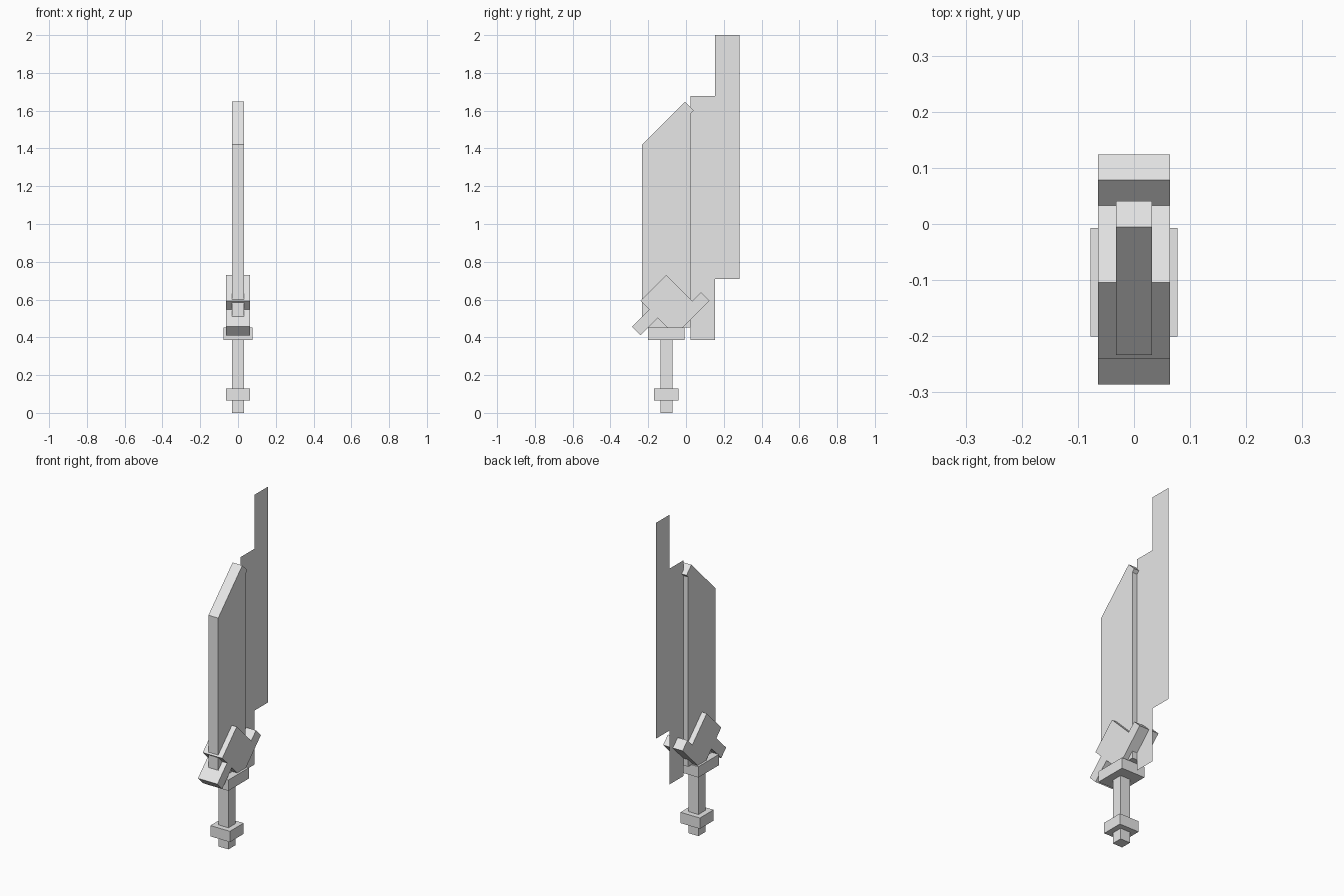
import bpy, bmesh, math
from mathutils import Matrix, Vector

cube = bpy.data.objects.get("Cube")
if cube:
    bpy.data.objects.remove(cube, do_unlink=True)

U = 2 / 31        # modelling unit: the sword is 31 units tall
AXIS = -0.104     # y of the grip centre line

grey = bpy.data.materials.new("plain_grey")
grey.use_nodes = True
grey.diffuse_color = (0.8, 0.8, 0.8, 1)
grey.node_tree.nodes["Principled BSDF"].inputs["Base Color"].default_value = (0.8, 0.8, 0.8, 1)


def finish(name, bm):
    mesh = bpy.data.meshes.new(name)
    bm.to_mesh(mesh)
    bm.free()
    mesh.materials.append(grey)
    obj = bpy.data.objects.new(name, mesh)
    bpy.context.collection.objects.link(obj)
    return obj


def box(name, size, centre, tilt=0):
    """Box measured in units, centred at (y, z), tilted about x."""
    bm = bmesh.new()
    bmesh.ops.create_cube(bm, size=1)
    place = (Matrix.Translation((0, *centre)) @ Matrix.Rotation(tilt, 4, 'X')
             @ Matrix.Diagonal((*(s * U for s in size), 1)))
    bm.transform(place)
    return finish(name, bm)


def slab(name, outline, width):
    """Side outline of (y, z) points, extruded across x."""
    bm = bmesh.new()
    face = bm.faces.new([bm.verts.new((-width / 2, y, z)) for y, z in outline])
    if width:
        new = bmesh.ops.extrude_face_region(bm, geom=[face], use_keep_orig=True)["geom"]
        moved = [v for v in new if isinstance(v, bmesh.types.BMVert)]
        bmesh.ops.translate(bm, verts=moved, vec=(width, 0, 0))
        bmesh.ops.recalc_face_normals(bm, faces=bm.faces)
    return finish(name, bm)


# Grip, pommel and guard base
box("grip", (1, 1, 6), (AXIS, 3 * U))
box("pommel", (2, 2, 1), (AXIS, 1.5 * U))
box("guard_base", (2.4, 3, 1), (AXIS, 6.5 * U))

# Tilted guard: square body, rear arm and front stub
tilt = math.radians(45)
body = Vector((AXIS, 0.593))
along = Vector((1, 1)).normalized() * U
across = Vector((1, -1)).normalized() * U
box("guard_body", (2, 3, 3), body, tilt)
box("guard_rear_arm", (2, 4, 1), body + along * 0.5 + across * 2, tilt)
box("guard_front_stub", (2, 2, 1), body - along * 2.5, tilt)

# Blade with a slanted tip that overhangs the back edge
front, back = AXIS - 2 * U, AXIS + 2 * U
bottom = 7 * U
slab("blade", [(front, bottom), (back, bottom), (back, 1.586), (0.041, 1.602),
               (-0.005, 1.648), (front, 1.42)], U)

# Paper-thin stepped edge behind the blade
step, rear = back + 2 * U, back + 4 * U
slab("rear_edge_plate", [(back, 6 * U), (step, 6 * U), (step, 11 * U), (rear, 11 * U),
                         (rear, 31 * U), (step, 31 * U), (step, 26 * U), (back, 26 * U)], 0)
